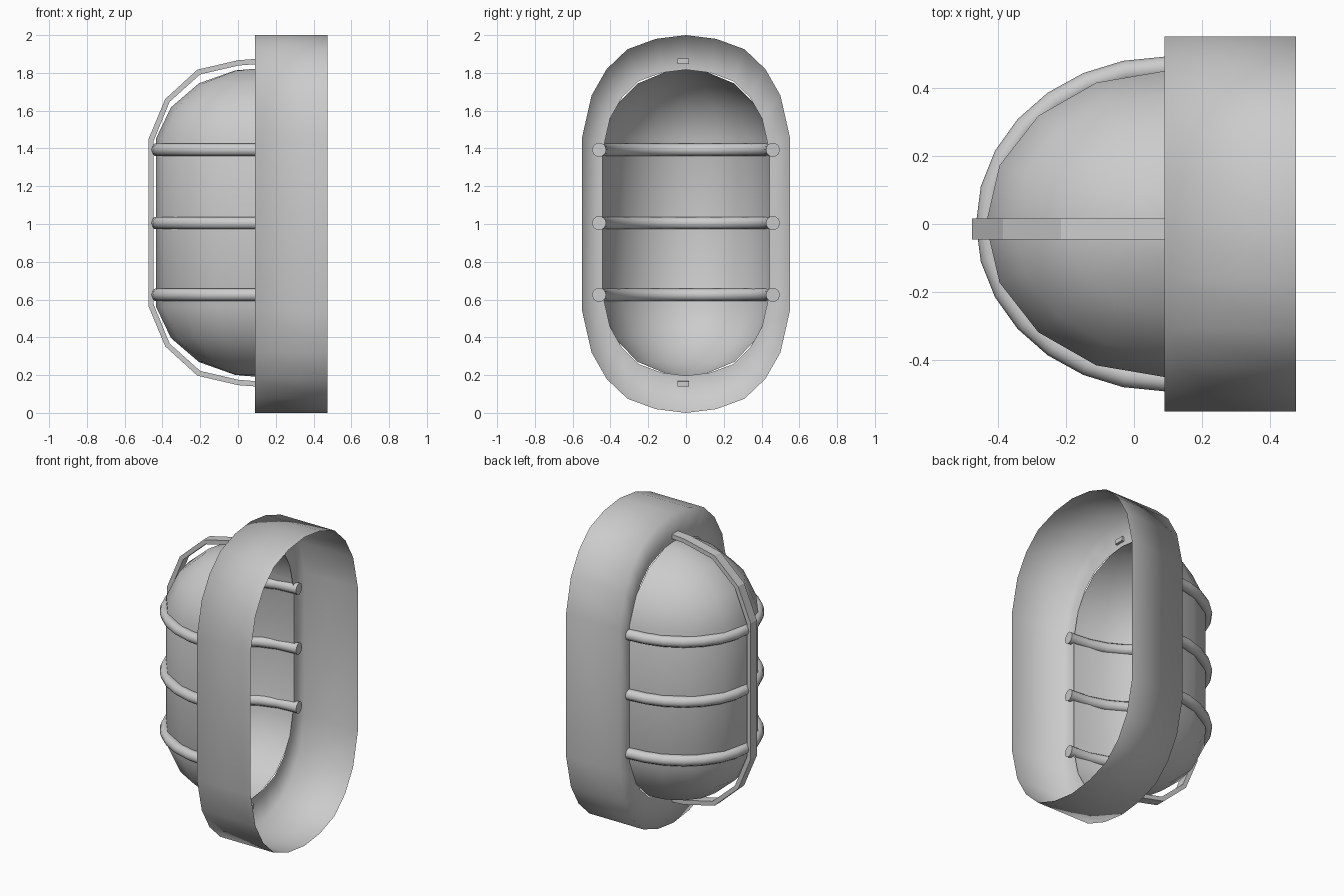
import bpy, bmesh, math

cube = bpy.data.objects.get("Cube")
if cube:
    bpy.data.objects.remove(cube, do_unlink=True)

grey = bpy.data.materials.new("light_grey")
grey.use_nodes = True
colour = (0.6, 0.6, 0.6, 1)
grey.diffuse_color = colour
grey.node_tree.nodes["Principled BSDF"].inputs["Base Color"].default_value = colour

FACE_X, BACK_X = 0.09, 0.475   # front plate and open back of the housing
MID_Z = 1.007                  # centre height of dome and cage


def add_object(name, bm, smooth):
    bmesh.ops.recalc_face_normals(bm, faces=bm.faces)
    for f in bm.faces:
        f.smooth = smooth
    mesh = bpy.data.meshes.new(name)
    bm.to_mesh(mesh)
    bm.free()
    mesh.materials.append(grey)
    obj = bpy.data.objects.new(name, mesh)
    bpy.context.collection.objects.link(obj)
    return obj


def skin(bm, loops, closed):
    """Join consecutive loops of vertices with quads."""
    rows = [[bm.verts.new(p) for p in loop] for loop in loops]
    n = len(rows[0])
    for a, b in zip(rows, rows[1:]):
        for i in range(n if closed else n - 1):
            j = (i + 1) % n
            bm.faces.new((a[i], a[j], b[j], b[i]))
    return rows


# Housing: oval wall, open at the back, with a front plate around the dome
quarter = [(0, 1), (0.16, 0.98), (0.31, 0.925), (0.42, 0.82), (0.5, 0.68), (0.55, 0.46)]
right = quarter + [(y, -z) for y, z in reversed(quarter)]
outline = right + [(-y, z) for y, z in reversed(right[1:-1])]
bm = bmesh.new()
skin(bm, [
    [(BACK_X, y, 1 + z) for y, z in outline],
    [(FACE_X, y, 1 + z) for y, z in outline],
    [(FACE_X, y * 0.805, MID_Z + z * 0.81) for y, z in outline],
], True)
add_object("housing", bm, True)

# Dome: half of a stretched, rounded-end cylinder, open at the back
levels = [math.radians(a) for a in (90, 78.75, 56.25, 33.75, 11.25)]
rings = [(math.cos(a), 0.355 + 0.46 * math.sin(a)) for a in levels]
rings += [(r, -z) for r, z in reversed(rings)]
bm = bmesh.new()
skin(bm, [
    [(FACE_X - 0.535 * r * math.sin(math.pi * k / 8),
      0.458 * r * math.cos(math.pi * k / 8), MID_Z + z) for k in range(9)]
    for r, z in rings
], False)
bmesh.ops.remove_doubles(bm, verts=bm.verts, dist=0.0005)
add_object("dome_cover", bm, True)

# Cage bars: round rods that wrap the dome, with slightly flared ends
for label, z in (("lower", 0.625), ("middle", 1.005), ("upper", 1.393)):
    path = [(FACE_X - 0.52 * math.sin(math.pi * k / 14),
             0.457 * math.cos(math.pi * k / 14)) for k in range(15)]
    path = [(0.115, 0.46)] + path + [(0.115, -0.46)]
    loops = []
    for i, (x, y) in enumerate(path):
        x0, y0 = path[max(i - 1, 0)]
        x1, y1 = path[min(i + 1, len(path) - 1)]
        d = math.hypot(x1 - x0, y1 - y0)
        nx, ny = (y1 - y0) / d, (x0 - x1) / d
        r = 0.038 if i in (0, len(path) - 1) else 0.034
        ring = []
        for k in range(10):
            a = math.tau * k / 10
            ring.append((x + nx * r * math.cos(a), y + ny * r * math.cos(a),
                         z + r * math.sin(a)))
        loops.append(ring)
    bm = bmesh.new()
    rows = skin(bm, loops, True)
    bm.faces.new(rows[0])
    bm.faces.new(rows[-1])
    bar = add_object(label + "_cage_bar", bm, True)
    bpy.ops.object.select_all(action='DESELECT')
    bar.select_set(True)
    bpy.context.view_layer.objects.active = bar
    bpy.ops.object.shade_smooth_by_angle(angle=math.radians(50))

# Cage strap: flat faceted strip running over the dome from top to bottom
outer = [(0.105, 0.868), (0, 0.86), (-0.215, 0.81), (-0.385, 0.655), (-0.475, 0.44)]
inner = [(0.105, 0.84), (0.003, 0.832), (-0.2, 0.785), (-0.362, 0.64), (-0.447, 0.432)]
outer += [(x, -z) for x, z in reversed(outer)]
inner += [(x, -z) for x, z in reversed(inner)]
bm = bmesh.new()
rows = skin(bm, [
    [(xo, -0.046, MID_Z + zo), (xo, 0.016, MID_Z + zo),
     (xi, 0.016, MID_Z + zi), (xi, -0.046, MID_Z + zi)]
    for (xo, zo), (xi, zi) in zip(outer, inner)
], True)
bm.faces.new(rows[0])
bm.faces.new(rows[-1])
add_object("cage_strap", bm, False)
